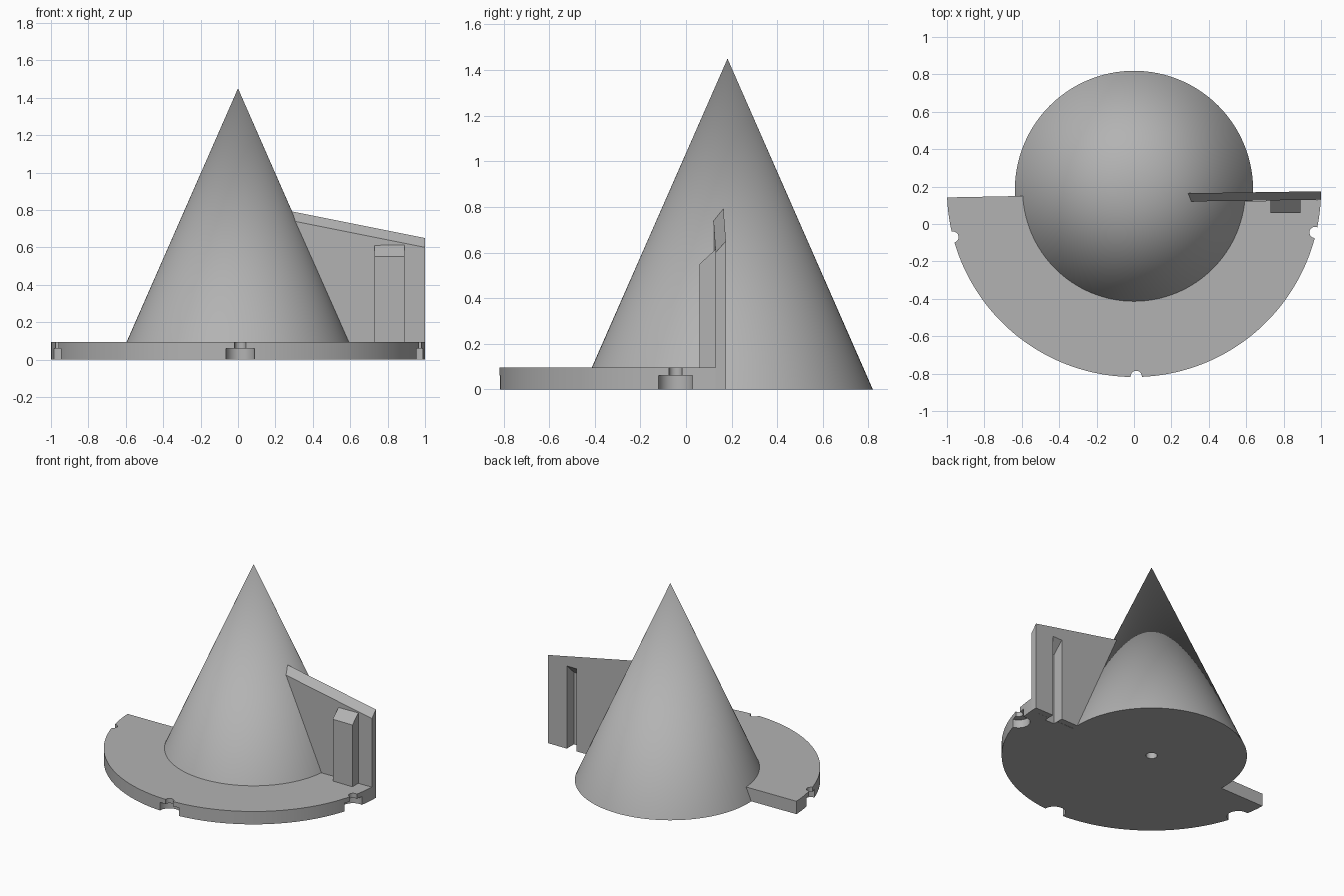
import bpy
import bmesh
import math
from mathutils import Vector

cube = bpy.data.objects.get("Cube")
if cube:
    bpy.data.objects.remove(cube, do_unlink=True)

AXIS_Y = 0.182      # shared centre of cone and base
PLATE_Z = 0.095     # base thickness

grey = bpy.data.materials.new("plain grey")
grey.use_nodes = True
colour = (0.45, 0.45, 0.45, 1)
grey.diffuse_color = colour
grey.node_tree.nodes["Principled BSDF"].inputs["Base Color"].default_value = colour


def finish(name, bm):
    bmesh.ops.recalc_face_normals(bm, faces=bm.faces)
    mesh = bpy.data.meshes.new(name)
    bm.to_mesh(mesh)
    bm.free()
    mesh.materials.append(grey)
    ob = bpy.data.objects.new(name, mesh)
    bpy.context.collection.objects.link(ob)
    return ob


def round_part(name, x, y, z0, z1, r0, r1, sides):
    bm = bmesh.new()
    bmesh.ops.create_cone(bm, cap_ends=True, segments=sides, radius1=r0, radius2=r1, depth=z1 - z0)
    bmesh.ops.translate(bm, verts=bm.verts, vec=(x, y, (z0 + z1) / 2))
    bmesh.ops.remove_doubles(bm, verts=bm.verts, dist=1e-5)
    return finish(name, bm)


def prism(name, outline, z0, top):
    """Upright solid on an outline; top(x, y) gives the height of its upper face."""
    bm = bmesh.new()
    low = [bm.verts.new((x, y, z0)) for x, y in outline]
    high = [bm.verts.new((x, y, top(x, y))) for x, y in outline]
    bm.faces.new(low)
    bm.faces.new(high)
    for i in range(len(low)):
        j = (i + 1) % len(low)
        bm.faces.new((low[i], low[j], high[j], high[i]))
    return finish(name, bm)


def rect(x0, x1, y0, y1):
    return [(x0, y0), (x1, y0), (x1, y1), (x0, y1)]


def arc(radius, y_left, y_right, steps=120):
    """Front arc about the axis, from the left end round to the right end."""
    a0 = math.pi + math.asin((AXIS_Y - y_left) / radius)
    a1 = 2 * math.pi - math.asin((AXIS_Y - y_right) / radius)
    return [(radius * math.cos(a), AXIS_Y + radius * math.sin(a))
            for a in (a0 + (a1 - a0) * i / steps for i in range(steps + 1))]


# Main parts
cone = round_part("cone", 0, AXIS_Y, 0, 1.45, 0.637, 0, 128)
plate = prism("base_plate", arc(1.0, 0.142, 0.13) + arc(0.59, 0.15, 0.122)[::-1],
              0, lambda x, y: PLATE_Z)
wall = prism("side_wall", [(0.2, 0.119), (1, 0.13), (1, 0.175), (0.2, 0.163)], 0,
             lambda x, y: 0.65 - 0.2 * (x - 1) - (0.05 if y < 0.14 else 0))
box = prism("wall_box", rect(0.73, 0.89, 0.06, 0.135), PLATE_Z,
            lambda x, y: 0.55 + (y - 0.06) * 0.92)

# Cutters: axis hole, stepped rim notches, slot behind the box
hole = round_part("axis_hole_cutter", 0, AXIS_Y, -0.1, 0.2, 0.038, 0.038, 32)
notches = []
for x, y in ((0.012, -0.815), (-0.968, -0.07), (0.968, -0.045)):
    notches.append(round_part("notch_bore_cutter", x, y, -0.1, 0.06, 0.077, 0.077, 40))
    notches.append(round_part("notch_pin_cutter", x, y, -0.05, 0.2, 0.03, 0.03, 32))
slot = prism("slot_cutter", rect(0.773, 0.85, 0.09, 0.25), -0.1,
             lambda x, y: 0.53 + (y - 0.09) * 0.95)

for part, cutters in ((cone, [hole]), (plate, notches + [slot]), (wall, [slot]), (box, [slot])):
    for c in cutters:
        mod = part.modifiers.new("cut", 'BOOLEAN')
        mod.operation = 'DIFFERENCE'
        mod.solver = 'EXACT'
        mod.object = c
    bpy.ops.object.select_all(action='DESELECT')
    part.select_set(True)
    bpy.context.view_layer.objects.active = part
    for mod in list(part.modifiers):
        bpy.ops.object.modifier_apply(modifier=mod.name)
    bpy.ops.object.shade_smooth_by_angle(angle=math.radians(25))

for c in [hole, slot] + notches:
    bpy.data.objects.remove(c, do_unlink=True)
